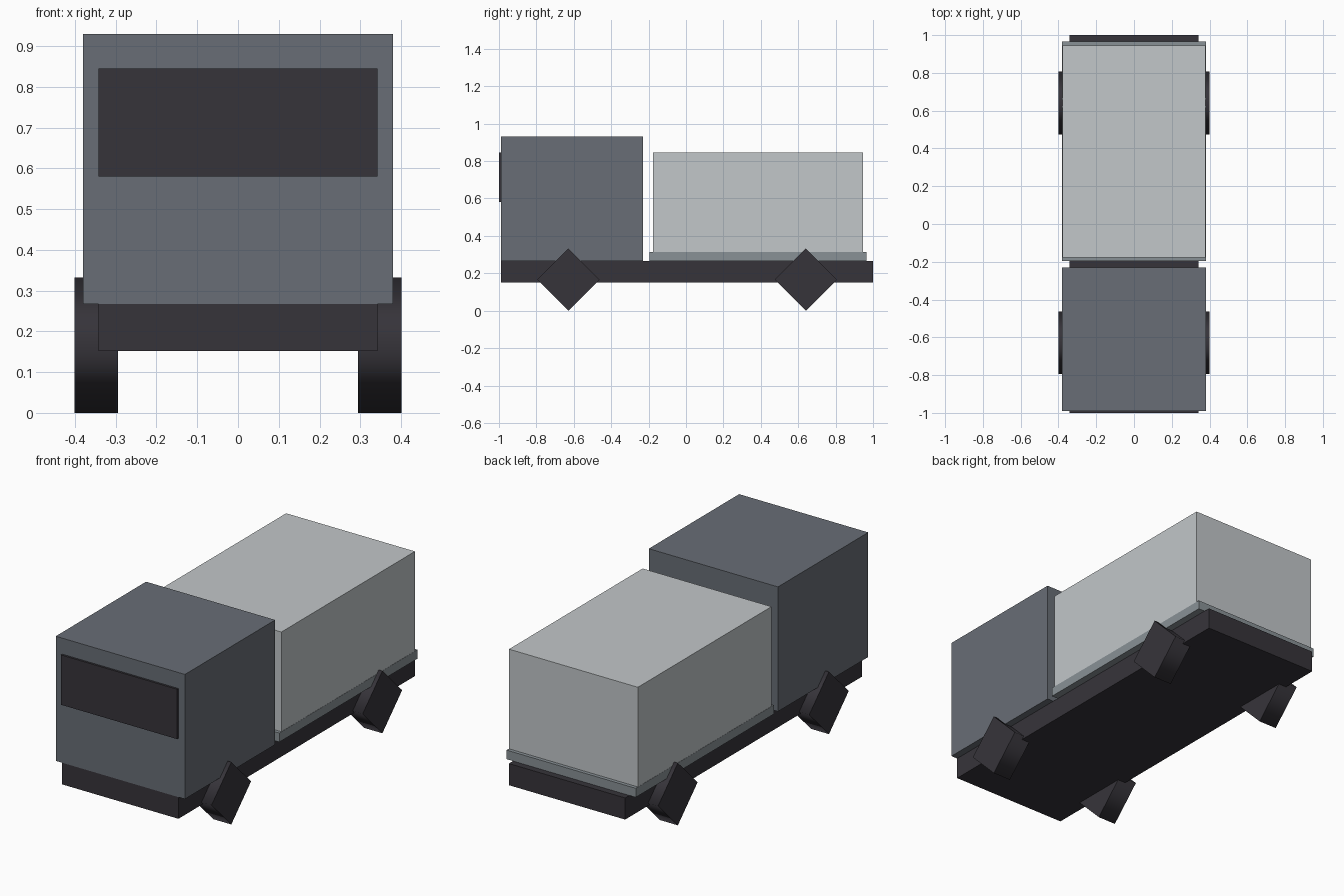
import bpy
import bmesh
import math
from mathutils import Matrix

cube = bpy.data.objects.get("Cube")
if cube:
    bpy.data.objects.remove(cube, do_unlink=True)


def material(name, rgb):
    mat = bpy.data.materials.new(name)
    mat.use_nodes = True
    color = (*rgb, 1)
    mat.diffuse_color = color
    mat.node_tree.nodes["Principled BSDF"].inputs["Base Color"].default_value = color
    return mat


charcoal = material("charcoal", (0.037, 0.034, 0.042))
slate = material("slate grey", (0.14, 0.155, 0.18))
steel = material("steel grey", (0.25, 0.285, 0.305))
silver = material("silver", (0.54, 0.57, 0.585))


def finish(name, bm, mat):
    mesh = bpy.data.meshes.new(name)
    bm.to_mesh(mesh)
    bm.free()
    mesh.materials.append(mat)
    obj = bpy.data.objects.new(name, mesh)
    bpy.context.collection.objects.link(obj)
    return obj


def box(name, half_width, y0, y1, z0, z1, mat):
    bm = bmesh.new()
    place = Matrix.Translation((0, (y0 + y1) / 2, (z0 + z1) / 2))
    size = Matrix.Diagonal((2 * half_width, y1 - y0, z1 - z0, 1))
    bmesh.ops.create_cube(bm, size=1, matrix=place @ size)
    return finish(name, bm, mat)


def wheel(name, x, y, radius, width):
    # Four-sided wheel standing on a corner, soft tread and crisp caps
    bm = bmesh.new()
    place = Matrix.Translation((x, y, radius)) @ Matrix.Rotation(math.pi / 2, 4, "Y")
    bmesh.ops.create_cone(bm, cap_ends=True, segments=4, radius1=radius,
                          radius2=radius, depth=width, matrix=place)
    bm.normal_update()
    for face in bm.faces:
        face.smooth = abs(face.normal.x) < 0.5
    for edge in bm.edges:
        edge.smooth = all(f.smooth for f in edge.link_faces)
    # Stand the corners straight up and down
    top = max(v.co.z for v in bm.verts)
    if top < 1.9 * radius:
        bmesh.ops.rotate(bm, verts=bm.verts, cent=(x, y, radius),
                         matrix=Matrix.Rotation(math.pi / 4, 3, "X"))
    return finish(name, bm, charcoal)


# Frame, cab and load
box("chassis", 0.342, -0.989, 1.0, 0.152, 0.267, charcoal)
box("cab", 0.38, -0.989, -0.23, 0.267, 0.93, slate)
box("windscreen", 0.342, -1.0, -0.988, 0.58, 0.845, charcoal)
box("cargo_bed", 0.38, -0.195, 0.965, 0.267, 0.315, steel)
box("cargo_box", 0.379, -0.177, 0.946, 0.315, 0.845, silver)

# Wheels
for end, y in (("front", -0.629), ("rear", 0.641)):
    for side, sign in (("left", 1), ("right", -1)):
        wheel(f"{end}_{side}_wheel", sign * 0.348, y, 0.166, 0.106)
